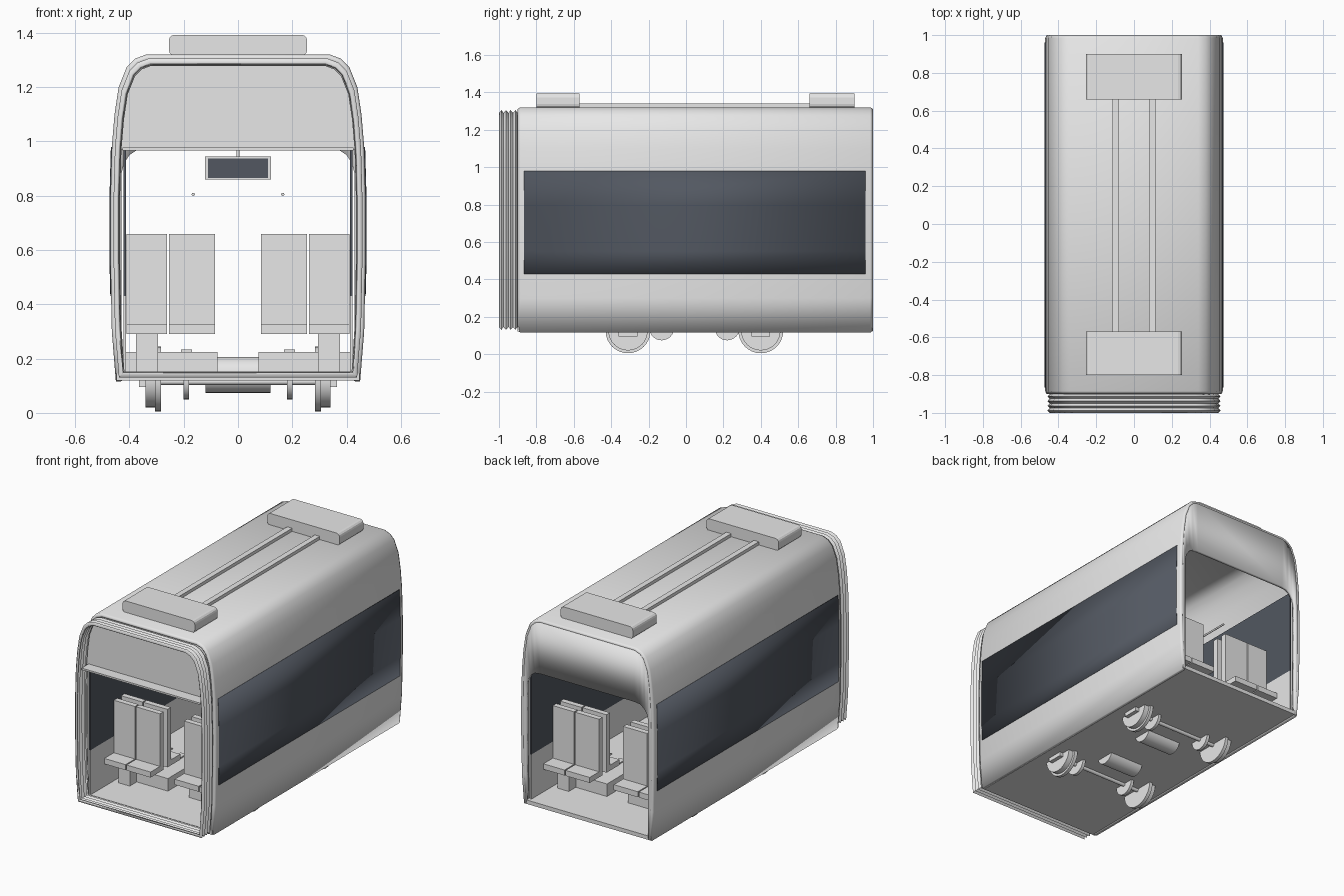
import bpy, bmesh, math
from mathutils import Matrix

cube = bpy.data.objects.get("Cube")
if cube:
    bpy.data.objects.remove(cube, do_unlink=True)


def material(name, color):
    m = bpy.data.materials.new(name)
    m.use_nodes = True
    m.diffuse_color = (*color, 1)
    m.node_tree.nodes["Principled BSDF"].inputs["Base Color"].default_value = (*color, 1)
    return m


GREY = material("light grey", (0.8, 0.8, 0.8))
GLASS = material("dark glass", (0.085, 0.097, 0.12))


def finish(name, bm, mat=GREY, smooth=False, thickness=0):
    mesh = bpy.data.meshes.new(name)
    bm.to_mesh(mesh)
    bm.free()
    mesh.materials.append(mat)
    ob = bpy.data.objects.new(name, mesh)
    bpy.context.collection.objects.link(ob)
    if thickness:
        mod = ob.modifiers.new("thickness", "SOLIDIFY")
        mod.thickness = thickness
        mod.offset = -1
    if smooth:
        bpy.ops.object.select_all(action="DESELECT")
        ob.select_set(True)
        bpy.context.view_layer.objects.active = ob
        bpy.ops.object.shade_smooth_by_angle(angle=math.radians(35))
    return ob


def box(name, x, y, z, mat=GREY, round_y=0):
    """Box from (min, max) ranges, optionally rounding the edges along y."""
    bm = bmesh.new()
    bmesh.ops.create_cube(bm, size=1)
    for v in bm.verts:
        v.co = [r[0] + (c + 0.5) * (r[1] - r[0]) for c, r in zip(v.co, (x, y, z))]
    if round_y:
        edges = [e for e in bm.edges if abs(e.verts[0].co.y - e.verts[1].co.y) > 0.01]
        bmesh.ops.bevel(bm, geom=edges, offset=round_y, segments=3,
                        profile=0.5, affect="EDGES")
    return finish(name, bm, mat)


def rod(name, center, radius, length, axis="X", sides=32, taper=1):
    bm = bmesh.new()
    bmesh.ops.create_cone(bm, cap_ends=True, segments=sides, radius1=radius,
                          radius2=radius * taper, depth=length)
    if axis != "Z":
        turn = Matrix.Rotation(math.pi / 2, 4, "Y" if axis == "X" else "X")
        bmesh.ops.transform(bm, matrix=turn, verts=bm.verts)
    bmesh.ops.translate(bm, vec=center, verts=bm.verts)
    return finish(name, bm, smooth=True)


def loft(name, rings, thickness, closed=False, mat=GREY):
    bm = bmesh.new()
    rows = [[bm.verts.new(p) for p in ring] for ring in rings]
    n = len(rows[0])
    for a, b in zip(rows, rows[1:]):
        for j in range(n if closed else n - 1):
            k = (j + 1) % n
            bm.faces.new((a[j], b[j], b[k], a[k]))
    return finish(name, bm, mat, True, thickness)


# Half section of the car body, bottom to top
SIDE = [(0.45, 0.115), (0.465, 0.3), (0.47, 0.55), (0.47, 0.8), (0.465, 0.98),
        (0.455, 1.1), (0.44, 1.2), (0.41, 1.275), (0.38, 1.305), (0.34, 1.32)]
DOOR = [(0.43, 0.13), (0.43, 0.3), (0.43, 0.5), (0.43, 0.7), (0.43, 0.8),
        (0.43, 0.88), (0.42, 0.92), (0.4, 0.95), (0.37, 0.97), (0.33, 0.975)]
MID = 0.72


def ring(half, y, scale=1):
    full = half + [(-x, z) for x, z in reversed(half)]
    return [(x * scale, y, MID + (z - MID) * scale) for x, z in full]


# Body shell, rear wall with doorway, and floor
loft("body_shell", [ring(SIDE, -0.9, 0.985), ring(SIDE, -0.885),
                    ring(SIDE, 0.985), ring(SIDE, 1.0, 0.985)], 0.022)
loft("rear_wall", [ring(SIDE, 0.995, 0.985), ring(DOOR, 0.995)], 0.02)
box("floor", (-0.448, 0.448), (-0.9, 0.995), (0.12, 0.145))

# Folded gangway bellows at the front
FOLDS = 4
folds = []
for i in range(FOLDS * 2 + 1):
    folds.append(ring(SIDE, -1 + 0.1 * i / (FOLDS * 2), 0.975 if i % 2 else 0.95))
loft("gangway_bellows", folds, 0.012, closed=True)

# Front header panel and its ledge
bm = bmesh.new()
top = [p for p in ring(SIDE, -0.9, 0.96) if p[2] > 0.95]
bm.faces.new([bm.verts.new(p) for p in top])
finish("front_header", bm, thickness=0.015)
box("front_ledge", (-0.425, 0.425), (-0.97, -0.885), (0.967, 0.978))

for s, side in ((1, "left"), (-1, "right")):
    # Outer window band following the body side
    pane = [(0.4705, 0.43), (0.4735, 0.55), (0.4735, 0.8), (0.4685, 0.98)]
    if s < 0:
        pane = [(-x, z) for x, z in reversed(pane)]
    loft(side + "_window", [[(x, y, z) for x, z in pane] for y in (-0.865, 0.96)],
         0.006, mat=GLASS)

    def span(a, b):
        return tuple(sorted((s * a, s * b)))

    # Inner lining, solid below and glazed above
    box(side + "_lining", span(0.412, 0.422), (-0.9, 0.97), (0.14, 0.43))
    box(side + "_inner_window", span(0.412, 0.422), (-0.9, 0.97), (0.43, 0.97), GLASS)

    # Raised platform over the wheels
    box(side + "_platform", span(0.075, 0.412), (-0.6, 0.69), (0.145, 0.225))

    # Back to back seats in pairs
    for y, place in ((-0.61, "front"), (0.70, "rear")):
        for d, facing in ((-1, "forward"), (1, "backward")):
            label = f"{side}_{place}_{facing}"
            for n, (a, b) in enumerate(((0.085, 0.255), (0.262, 0.43))):
                b = min(b, 0.411)
                box(f"{label}_seat_{n}", span(a, b),
                    sorted((y + d * 0.02, y + d * 0.15)), (0.29, 0.325))
                box(f"{label}_backrest_{n}", span(a, b),
                    sorted((y + d * 0.02, y + d * 0.055)), (0.325, 0.66))
        box(f"{side}_{place}_seat_post", span(0.295, 0.375),
            (y - 0.06, y + 0.06), (0.145, 0.29))

    # Wheels, brake discs, axle boxes and hatches
    for y, place in ((-0.31, "front"), (0.40, "rear")):
        label = f"{side}_{place}"
        rod(label + "_wheel_flange", (s * 0.295, y, 0.125), 0.12, 0.022)
        rod(label + "_wheel_tread", (s * 0.32, y, 0.125), 0.105, 0.04)
        rod(label + "_brake_disc", (s * 0.19, y, 0.12), 0.07, 0.02)
        box(label + "_axle_box", span(0.3, 0.365), (y - 0.05, y + 0.05), (0.095, 0.125))
        box(label + "_hatch", span(0.17, 0.21), (y - 0.03, y + 0.03), (0.225, 0.233))

    # Handrails and roof conduits
    rod(side + "_handrail", (s * 0.165, 0.045, 0.805), 0.006, 1.2, "Y", 12)
    box(side + "_roof_conduit", span(0.08, 0.115), (-0.58, 0.67), (1.31, 1.34))

# Axles and drive motors
for y, place in ((-0.31, "front"), (0.40, "rear")):
    rod(place + "_axle", (0, y, 0.115), 0.012, 0.6, sides=16)
for y, place in ((-0.13, "front"), (0.22, "rear")):
    rod(place + "_motor", (0, y, 0.14), 0.066, 0.3 - 0.06)

# Roof equipment boxes
for y, place in (((-0.8, -0.57), "front"), ((0.66, 0.9), "rear")):
    box(place + "_roof_unit", (-0.255, 0.255), y, (1.315, 1.393), round_y=0.022)

# Hanging display with a screen on both faces
box("display_case", (-0.122, 0.122), (0.03, 0.06), (0.86, 0.945))
box("display_screen_front", (-0.11, 0.11), (0.026, 0.03), (0.866, 0.938), GLASS)
box("display_screen_rear", (-0.11, 0.11), (0.06, 0.064), (0.866, 0.938), GLASS)
rod("display_hanger", (0, 0.045, 1.12), 0.006, 0.36, "Z", 12)
